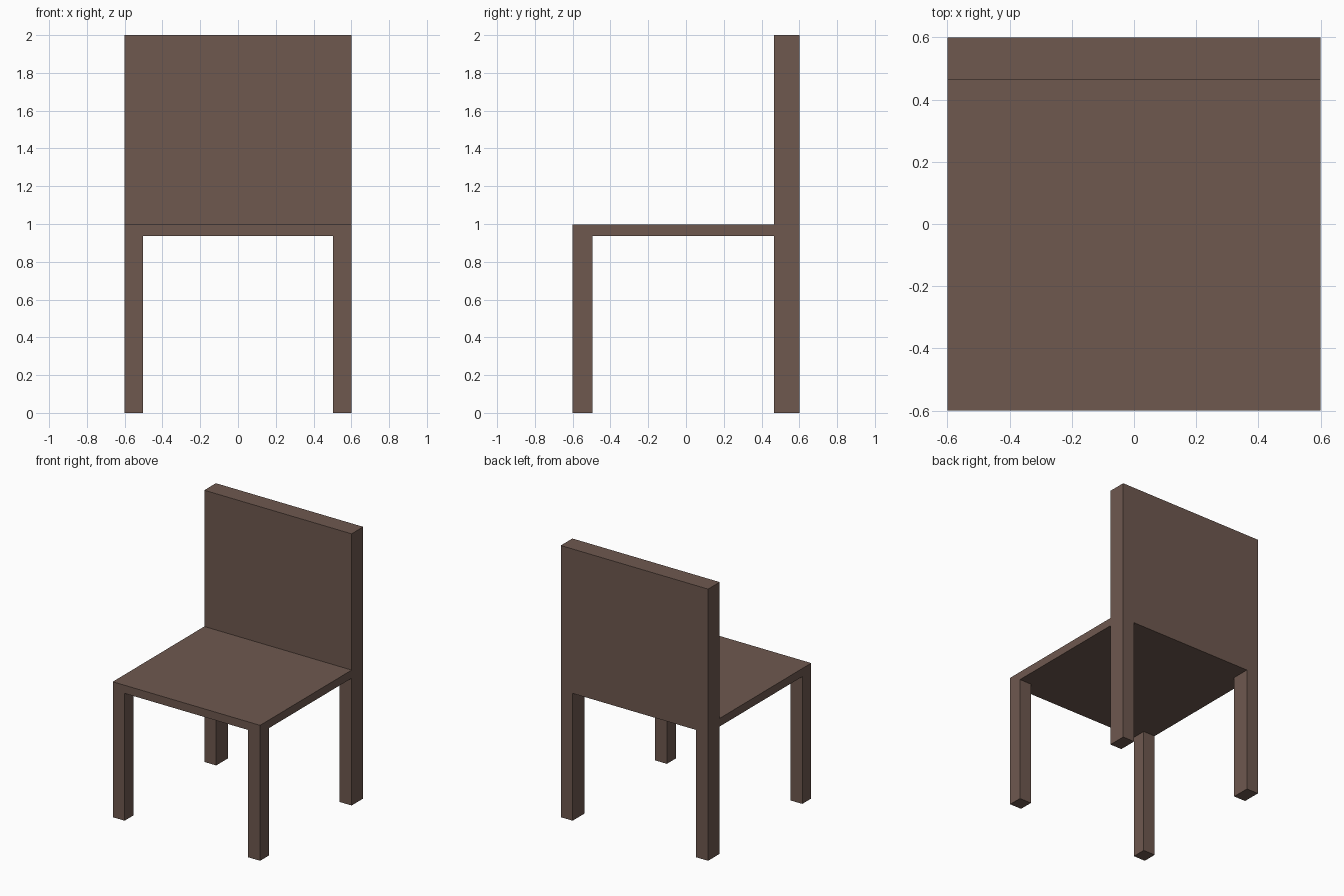
import bpy
import bmesh
from mathutils import Vector

if "Cube" in bpy.data.objects:
    bpy.data.objects.remove(bpy.data.objects["Cube"])

wood = bpy.data.materials.new("brown_wood")
wood.diffuse_color = (0.156, 0.098, 0.078, 1.0)
wood.use_nodes = True
wood.node_tree.nodes["Principled BSDF"].inputs["Base Color"].default_value = wood.diffuse_color


def box(name, lo, hi):
    """Axis-aligned box between two corners."""
    lo, hi = Vector(lo), Vector(hi)
    bm = bmesh.new()
    bmesh.ops.create_cube(bm, size=1.0)
    bmesh.ops.scale(bm, vec=hi - lo, verts=bm.verts)
    mesh = bpy.data.meshes.new(name)
    bm.to_mesh(mesh)
    bm.free()
    mesh.materials.append(wood)
    obj = bpy.data.objects.new(name, mesh)
    obj.location = (lo + hi) / 2
    bpy.context.collection.objects.link(obj)
    return obj


HALF = 0.6            # half width and half depth
INNER = 0.503         # inner face of the legs
FRONT_LEG_Y = -0.496  # rear face of the front legs
BACK_Y = 0.465        # front face of the backrest and back legs
SEAT_Z, SEAT_TOP = 0.937, 0.997

# Seat and backrest
box("seat", (-HALF, -HALF, SEAT_Z), (HALF, BACK_Y, SEAT_TOP))
box("backrest", (-HALF, BACK_Y, SEAT_Z), (HALF, HALF, 2.0))

# Legs: the back pair is as thick as the backrest
for side, x0, x1 in (("left", -HALF, -INNER), ("right", INNER, HALF)):
    box(f"front_leg_{side}", (x0, -HALF, 0), (x1, FRONT_LEG_Y, SEAT_Z))
    box(f"back_leg_{side}", (x0, BACK_Y, 0), (x1, HALF, SEAT_Z))
